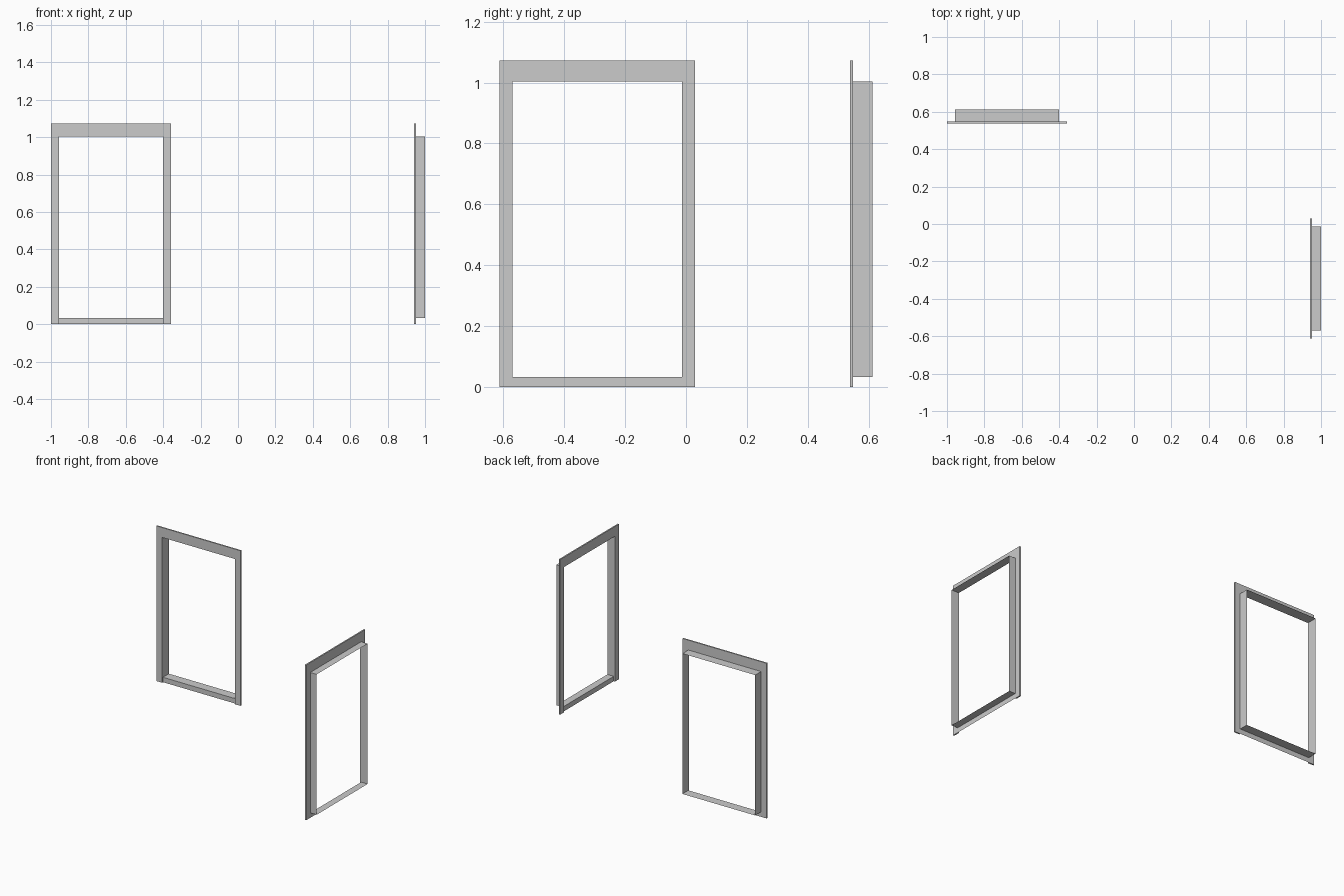
import bpy, bmesh
from math import radians

if "Cube" in bpy.data.objects:
    bpy.data.objects.remove(bpy.data.objects["Cube"])

HALF, OPEN = 0.321, 0.278            # half widths of casing and opening
TOP, HEAD, SILL = 1.072, 1.004, 0.034
THICK = 0.0095                       # casing thickness


def finish(name, bm, loc, turn):
    mesh = bpy.data.meshes.new(name)
    bm.to_mesh(mesh)
    bm.free()
    ob = bpy.data.objects.new(name, mesh)
    ob.location = loc
    ob.rotation_euler.z = radians(turn)
    bpy.context.collection.objects.link(ob)


def face(bm, pts):
    return bm.faces.new([bm.verts.new(p) for p in pts])


def window_frame(label, loc, turn, depth):
    # flat casing: an upside-down U, local y = 0 is its back
    bm = bmesh.new()
    outline = [(-HALF, 0), (-OPEN, 0), (-OPEN, HEAD), (OPEN, HEAD),
               (OPEN, 0), (HALF, 0), (HALF, TOP), (-HALF, TOP)]
    f = face(bm, [(x, 0, z) for x, z in outline])
    ext = bmesh.ops.extrude_face_region(bm, geom=[f], use_keep_orig=True)
    moved = [v for v in ext["geom"] if isinstance(v, bmesh.types.BMVert)]
    bmesh.ops.translate(bm, verts=moved, vec=(0, -THICK, 0))
    bmesh.ops.recalc_face_normals(bm, faces=bm.faces[:])
    finish(label + "_casing", bm, loc, turn)

    # thin lining sheets around the opening
    bm = bmesh.new()
    ring = [(-OPEN, SILL), (OPEN, SILL), (OPEN, HEAD), (-OPEN, HEAD)]
    front = [bm.verts.new((x, 0, z)) for x, z in ring]
    back = [bm.verts.new((x, depth, z)) for x, z in ring]
    for i in range(4):
        j = (i + 1) % 4
        bm.faces.new((front[i], front[j], back[j], back[i]))
    finish(label + "_lining", bm, loc, turn)

    # apron strip under the sill, between the casing legs
    bm = bmesh.new()
    face(bm, [(-OPEN, 0, 0), (OPEN, 0, 0), (OPEN, 0, SILL), (-OPEN, 0, SILL)])
    finish(label + "_apron", bm, loc, turn)


window_frame("front_frame", (-0.679, 0.5475, 0), 0, 0.0645)
window_frame("side_frame", (0.951, -0.291, 0), -90, 0.049)
